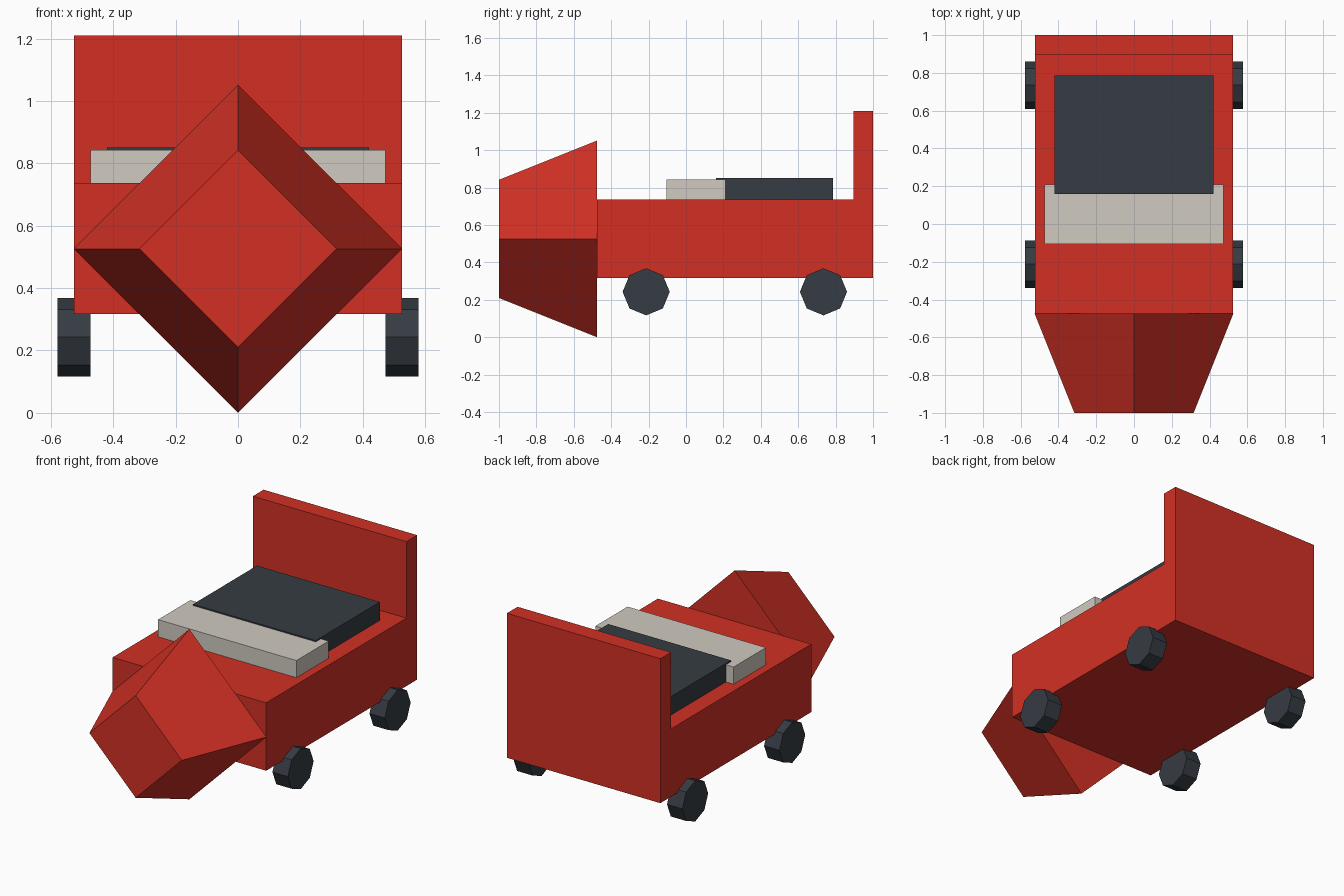
import bpy, bmesh, math
from mathutils import Matrix

if "Cube" in bpy.data.objects:
    bpy.data.objects.remove(bpy.data.objects["Cube"])


def material(name, rgb):
    m = bpy.data.materials.new(name)
    m.diffuse_color = (*rgb, 1)
    m.use_nodes = True
    m.node_tree.nodes["Principled BSDF"].inputs["Base Color"].default_value = m.diffuse_color
    return m


RED = material("red paint", (0.645, 0.030, 0.018))
DARK = material("dark grey", (0.037, 0.045, 0.056))
CREAM = material("cream", (0.63, 0.59, 0.527))


def finish(bm, name, mat):
    bmesh.ops.recalc_face_normals(bm, faces=bm.faces)
    me = bpy.data.meshes.new(name)
    bm.to_mesh(me)
    bm.free()
    me.materials.append(mat)
    ob = bpy.data.objects.new(name, me)
    bpy.context.collection.objects.link(ob)


def box(name, half_x, y, z, mat):
    bm = bmesh.new()
    mid = ((0, (y[0] + y[1]) / 2, (z[0] + z[1]) / 2))
    size = (2 * half_x, y[1] - y[0], z[1] - z[0], 1)
    bmesh.ops.create_cube(bm, size=1, matrix=Matrix.Translation(mid) @ Matrix.Diagonal(size))
    finish(bm, name, mat)


def cone(name, sides, r_back, r_front, depth, rot, loc, mat):
    bm = bmesh.new()
    bmesh.ops.create_cone(bm, cap_ends=True, segments=sides, radius1=r_back,
                          radius2=r_front, depth=depth,
                          matrix=Matrix.Translation(loc) @ rot)
    finish(bm, name, mat)


# Body, upright rear panel and the two slabs on top
box("body", 0.525, (-0.475, 0.895), (0.317, 0.737), RED)
box("rear_panel", 0.525, (0.895, 1.0), (0.317, 1.21), RED)
box("cream_slab", 0.473, (-0.105, 0.21), (0.737, 0.843), CREAM)
box("dark_slab", 0.42, (0.16, 0.785), (0.737, 0.851), DARK)

# Four-sided tapered nose, pointing forwards
cone("nose", 4, 0.526, 0.316, 0.525, Matrix.Rotation(math.pi / 2, 4, 'X'),
     (0, -0.7375, 0.526), RED)

# Eight-sided wheels
for side, s in (("left", -1), ("right", 1)):
    for end, y in (("front", -0.213), ("rear", 0.735)):
        cone(f"{end}_{side}_wheel", 8, 0.126, 0.126, 0.105,
             Matrix.Rotation(math.pi / 2, 4, 'Y'), (s * 0.5255, y, 0.243), DARK)
